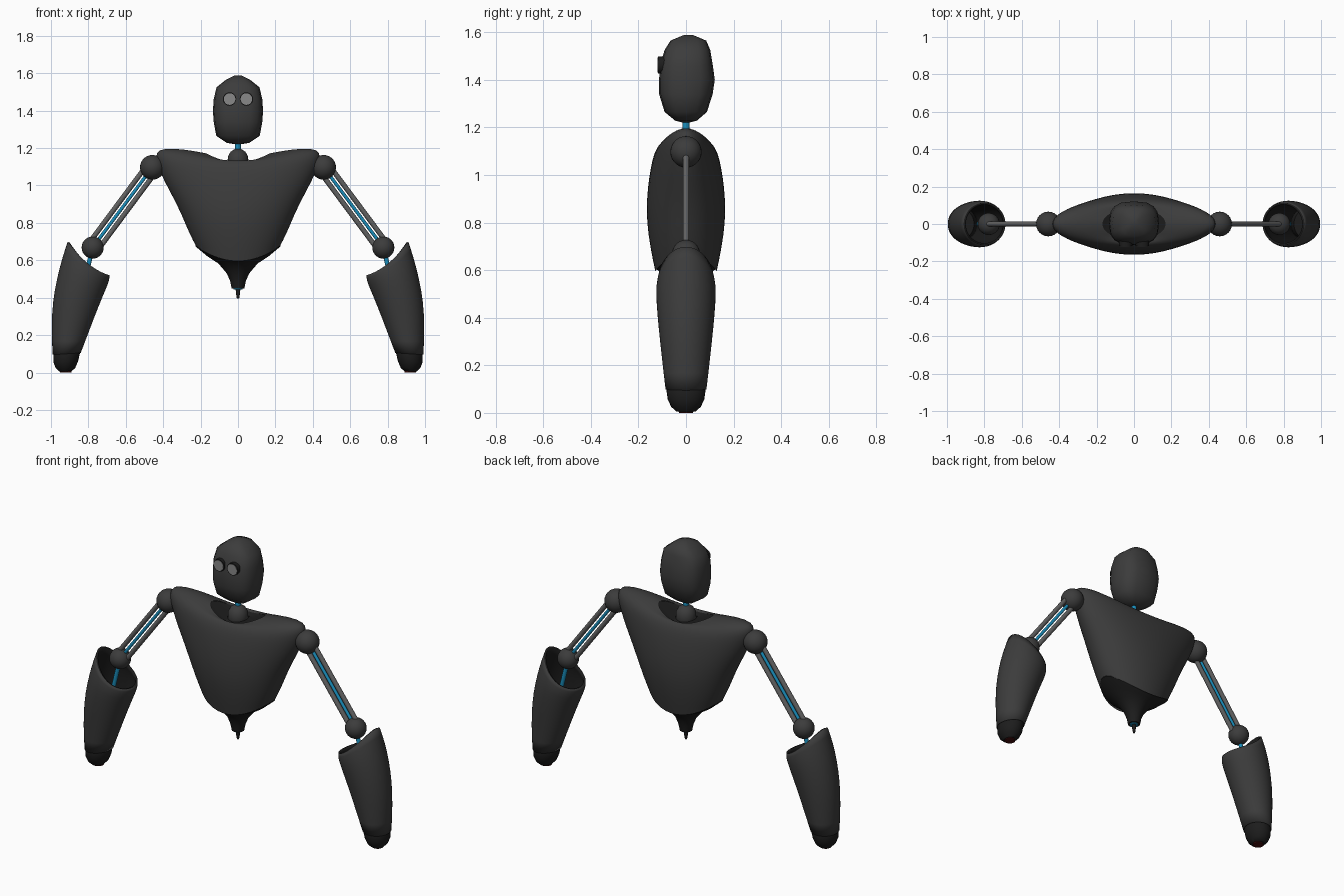
import bpy, bmesh
from math import cos, sin, tau, copysign
from mathutils import Vector

if "Cube" in bpy.data.objects:
    bpy.data.objects.remove(bpy.data.objects["Cube"])


def mat(name, rgb):
    m = bpy.data.materials.new(name)
    m.diffuse_color = (*rgb, 1)
    m.use_nodes = True
    m.node_tree.nodes["Principled BSDF"].inputs["Base Color"].default_value = m.diffuse_color
    return m


SHELL = mat("shell", (0.045, 0.045, 0.045))
DARK = mat("dark", (0.012, 0.012, 0.012))
METAL = mat("metal", (0.12, 0.12, 0.12))
BLUE = mat("blue", (0.01, 0.27, 0.5))
LENS = mat("lens", (0.25, 0.25, 0.25))
RED = mat("red", (0.06, 0.004, 0.004))


def finish(ob, *mats, mirror=False, subsurf=0, wall=0, angle=0.7):
    for m in mats:
        ob.data.materials.append(m)
    bpy.ops.object.select_all(action='DESELECT')
    ob.select_set(True)
    bpy.context.view_layer.objects.active = ob
    bpy.ops.object.shade_smooth_by_angle(angle=angle)
    if subsurf:
        s = ob.modifiers.new("subsurf", 'SUBSURF')
        s.levels = s.render_levels = subsurf
    if wall:
        s = ob.modifiers.new("wall", 'SOLIDIFY')
        s.thickness, s.offset = wall, -1
        s.material_offset = s.material_offset_rim = 1
    if mirror:
        ob.modifiers.new("mirror", 'MIRROR')
    return ob


def from_bmesh(name, bm):
    me = bpy.data.meshes.new(name)
    bm.to_mesh(me)
    bm.free()
    ob = bpy.data.objects.new(name, me)
    bpy.context.collection.objects.link(ob)
    return ob


def ring(xa, za, xb, zb, d, sag=0, y0=0, power=1.0, n=24):
    """Closed section from the +x point (xa,za) to the -x point (xb,zb), half depth d."""
    pts = []
    for i in range(n):
        c, s = cos(tau * i / n), sin(tau * i / n)
        cx, cy = (copysign(abs(v) ** power, v) for v in (c, s))
        pts.append(((xa + xb) / 2 + cx * (xa - xb) / 2, y0 + d * cy,
                    (za + zb) / 2 + cx * (za - zb) / 2 + sag * s * s))
    return pts


def loft(name, rings, top=False, bottom=False):
    """Skin rings listed from top to bottom."""
    bm = bmesh.new()
    rows = [[bm.verts.new(p) for p in r] for r in rings]
    n = len(rows[0])
    for a, b in zip(rows, rows[1:]):
        for i in range(n):
            j = (i + 1) % n
            bm.faces.new((a[i], b[i], b[j], a[j]))
    if top:
        bm.faces.new(rows[0])
    if bottom:
        bm.faces.new(rows[-1][::-1])
    return from_bmesh(name, bm)


def body_ring(w, d, z_mid, z_side):
    return ring(w, z_side, -w, z_side, d, z_mid - z_side, n=32)


def ball(name, loc, r, m, **kw):
    bm = bmesh.new()
    bmesh.ops.create_uvsphere(bm, u_segments=24, v_segments=14, radius=r)
    bmesh.ops.translate(bm, verts=bm.verts, vec=loc)
    return finish(from_bmesh(name, bm), m, **kw)


def rod(name, a, b, r, m, **kw):
    a, b = Vector(a), Vector(b)
    bm = bmesh.new()
    bmesh.ops.create_cone(bm, cap_ends=True, segments=20, radius1=r, radius2=r, depth=(b - a).length)
    bm.transform((b - a).to_track_quat('Z', 'Y').to_matrix().to_4x4())
    bmesh.ops.translate(bm, verts=bm.verts, vec=(a + b) / 2)
    return finish(from_bmesh(name, bm), m, **kw)


# Torso shell, scooped at the collar and flared to the shoulders
finish(loft("torso", [body_ring(*p) for p in (
    (0.17, 0.085, 1.125, 1.172), (0.29, 0.100, 1.135, 1.195), (0.40, 0.115, 1.125, 1.200),
    (0.445, 0.130, 1.10, 1.180), (0.437, 0.143, 1.06, 1.12), (0.40, 0.156, 0.99, 1.03),
    (0.350, 0.166, 0.90, 0.94), (0.305, 0.166, 0.80, 0.85), (0.262, 0.150, 0.69, 0.745),
    (0.225, 0.130, 0.595, 0.675))]), SHELL, subsurf=1, angle=3)

# Collar plate, neck socket and neck
finish(loft("collar_plate", [body_ring(*p) for p in (
    (0.05, 0.04, 1.12, 1.12), (0.10, 0.065, 1.11, 1.13), (0.175, 0.088, 1.125, 1.168))], top=True),
    DARK)
finish(loft("neck_socket", [ring(r, z, -r, z, r) for r, z in (
    (0.018, 1.195), (0.04, 1.18), (0.054, 1.155), (0.056, 1.12), (0.05, 1.10))], top=True), SHELL)
rod("neck", (0, 0, 1.15), (0, 0, 1.26), 0.015, BLUE)

# Pelvis cone with its blue ring and tail pin
finish(loft("pelvis", [body_ring(*p) for p in (
    (0.215, 0.120, 0.64, 0.72), (0.228, 0.125, 0.605, 0.675), (0.165, 0.105, 0.588, 0.622),
    (0.105, 0.085, 0.575, 0.583), (0.06, 0.055, 0.53, 0.53), (0.042, 0.042, 0.49, 0.49),
    (0.034, 0.034, 0.45, 0.45))], bottom=True), DARK)
rod("pelvis_ring", (0, 0, 0.444), (0, 0, 0.452), 0.024, BLUE)
finish(loft("tail_pin", [ring(r, z, -r, z, r, n=12) for r, z in (
    (0.013, 0.45), (0.011, 0.425), (0.006, 0.395))], bottom=True), DARK)

# Head: low-poly rounded block (half width, back y, front y, z)
finish(loft("head", [ring(w, z, -w, z, (yb - yf) / 2, 0, (yb + yf) / 2, 0.72, 16)
    for w, yb, yf, z in (
    (0.02, 0.03, -0.01, 1.588), (0.065, 0.085, -0.065, 1.565), (0.115, 0.102, -0.09, 1.525),
    (0.130, 0.113, -0.11, 1.46), (0.134, 0.121, -0.113, 1.40), (0.130, 0.112, -0.113, 1.34),
    (0.116, 0.088, -0.09, 1.265), (0.06, 0.045, -0.045, 1.228), (0.02, 0.015, -0.015, 1.221))],
    top=True, bottom=True), SHELL, angle=1.2)
rod("eye_socket", (0.045, -0.08, 1.462), (0.045, -0.117, 1.462), 0.036, DARK, mirror=True)
rod("eye_lens", (0.045, -0.09, 1.462), (0.045, -0.119, 1.462), 0.031, LENS, mirror=True)

# Upper arms: two rods beside a blue core, between joint balls
shoulder, elbow = Vector((0.458, 0, 1.097)), Vector((0.777, 0, 0.668))
ball("shoulder_joint", shoulder, 0.066, SHELL, mirror=True)
ball("elbow_joint", elbow, 0.059, SHELL, mirror=True)
along = (elbow - shoulder).normalized()
side = Vector((-along.z, 0, along.x)) * 0.03
for tag, off in (("outer", side), ("inner", -side)):
    rod("arm_rod_" + tag, shoulder + off, elbow + off, 0.0135, METAL, mirror=True)
rod("arm_core", shoulder, elbow, 0.009, BLUE, mirror=True)
rod("forearm_core", elbow, (0.83, 0, 0.45), 0.012, BLUE, mirror=True)

# Forearm: hollow tapered sleeve with a slanted, scooped rim
finish(loft("forearm", [ring(*p) for p in (
    (0.912, 0.700, 0.686, 0.520, 0.115, -0.03), (0.942, 0.61, 0.686, 0.492, 0.127, -0.01),
    (0.970, 0.50, 0.708, 0.44, 0.126), (0.992, 0.38, 0.746, 0.35, 0.117),
    (0.999, 0.24, 0.792, 0.23, 0.103), (0.992, 0.095, 0.840, 0.105, 0.087))]),
    SHELL, DARK, mirror=True, subsurf=1, wall=0.012, angle=3)

# Forearm tip with a dull red port underneath
finish(loft("forearm_tip", [ring(*p) for p in (
    (0.975, 0.12, 0.855, 0.13, 0.075), (0.987, 0.098, 0.845, 0.105, 0.083),
    (0.987, 0.055, 0.855, 0.06, 0.077), (0.975, 0.025, 0.870, 0.025, 0.062),
    (0.955, 0.004, 0.888, 0.008, 0.040))], top=True, bottom=True), DARK, mirror=True)
rod("tip_port", (0.921, 0, 0.0), (0.921, 0, 0.02), 0.03, RED, mirror=True)
